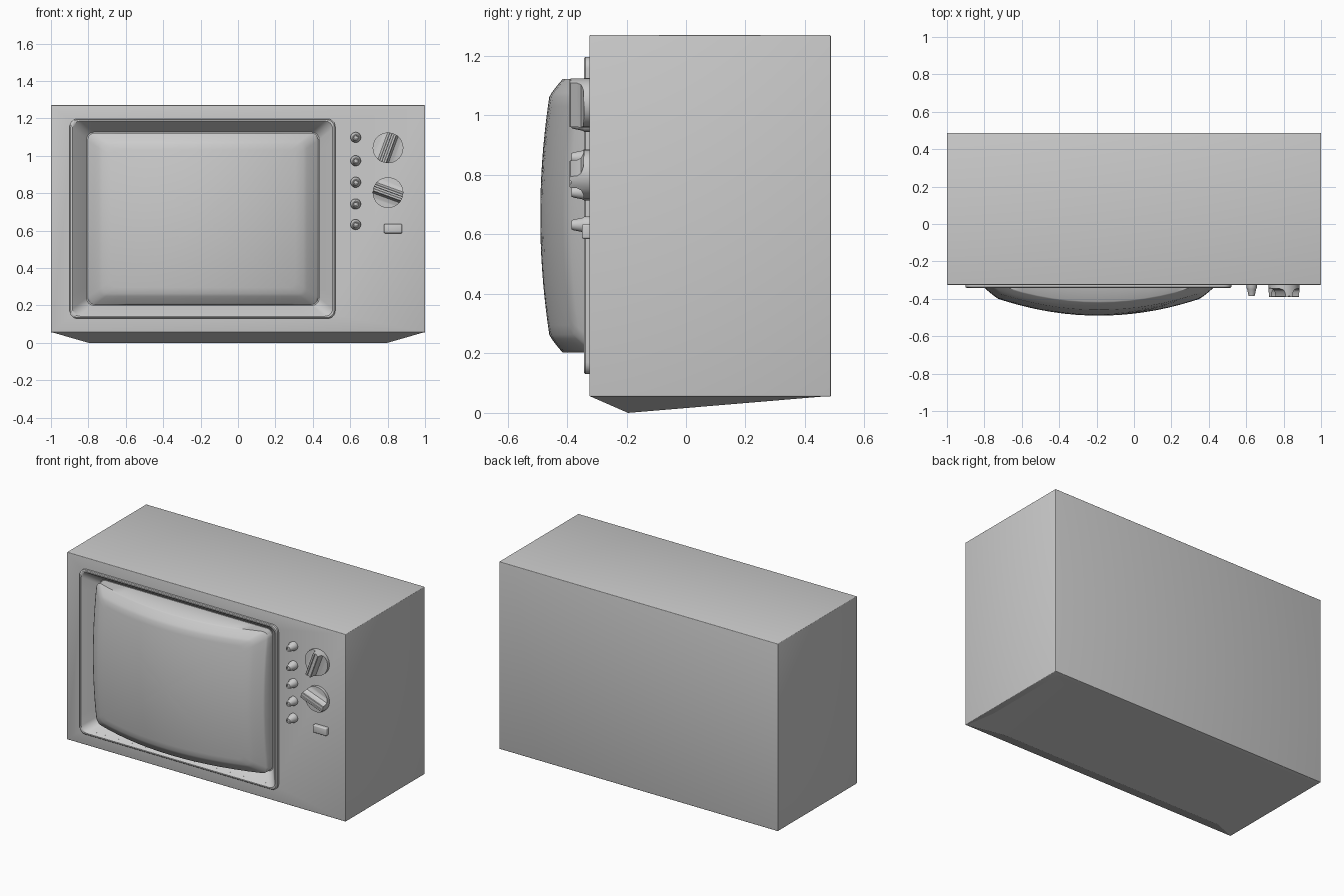
import bpy, bmesh
from math import sin, cos, pi, radians
from mathutils import Matrix, Vector

old = bpy.data.objects.get("Cube")
if old:
    bpy.data.objects.remove(old, do_unlink=True)

FRONT = -0.325
OUTER = (-0.90, 0.52, 0.13, 1.197)      # bezel: x0, x1, z0, z1
GLASS = (-0.805, 0.43, 0.203, 1.122)    # screen


def finish(name, bm, smooth=None):
    bmesh.ops.recalc_face_normals(bm, faces=bm.faces)
    me = bpy.data.meshes.new(name)
    bm.to_mesh(me)
    bm.free()
    ob = bpy.data.objects.new(name, me)
    bpy.context.collection.objects.link(ob)
    bpy.ops.object.select_all(action='DESELECT')
    ob.select_set(True)
    bpy.context.view_layer.objects.active = ob
    if smooth:
        bpy.ops.object.shade_smooth_by_angle(angle=radians(smooth))
    return ob


def box(name, x, y, z, bevel=0):
    bm = bmesh.new()
    bmesh.ops.create_cube(bm, size=1)
    for v in bm.verts:
        v.co = [a + (b - a) * (c + 0.5) for (a, b), c in zip((x, y, z), v.co)]
    if bevel:
        bmesh.ops.bevel(bm, geom=bm.edges[:], offset=bevel, segments=3,
                        affect='EDGES', profile=0.5)
    return finish(name, bm, 30 if bevel else None)


def boolean(ob, cutter, operation):
    mod = ob.modifiers.new("cut", 'BOOLEAN')
    mod.operation, mod.object, mod.solver = operation, cutter, 'EXACT'
    bpy.context.view_layer.objects.active = ob
    bpy.ops.object.modifier_apply(modifier=mod.name)
    bpy.data.objects.remove(cutter, do_unlink=True)


def rounded_rect(rect, r, per_corner=6, per_edge=14):
    """Points (x, z) around a rounded rectangle, with divided edges."""
    x0, x1, z0, z1 = rect
    centres = [(x1 - r, z1 - r), (x0 + r, z1 - r), (x0 + r, z0 + r), (x1 - r, z0 + r)]
    corners = []
    for k, (cx, cz) in enumerate(centres):
        angles = [(k + i / per_corner) * pi / 2 for i in range(per_corner + 1)]
        corners.append([Vector((cx + r * cos(a), cz + r * sin(a))) for a in angles])
    pts = []
    for k, c in enumerate(corners):
        nxt = corners[(k + 1) % 4][0]
        pts += c + [c[-1].lerp(nxt, i / per_edge) for i in range(1, per_edge)]
    return pts


def loft(bm, rings, close_end=False):
    loops = [[bm.verts.new(p) for p in ring] for ring in rings]
    n = len(loops[0])
    for a, b in zip(loops, loops[1:]):
        for i in range(n):
            j = (i + 1) % n
            bm.faces.new((a[i], a[j], b[j], b[i]))
    if close_end:
        bm.faces.new(loops[-1])


def lathe(name, x, z, profile, sides=24):
    """Turned part facing the front; profile is (radius, y)."""
    bm = bmesh.new()
    rings = [[(x + r * cos(2 * pi * i / sides), y, z + r * sin(2 * pi * i / sides))
              for i in range(sides)] for r, y in profile]
    loft(bm, rings, True)
    bm.faces.new(bm.verts[:sides]) if not bm.verts.ensure_lookup_table() else None
    return finish(name, bm, 40)


# Cabinet with an opening for the tube
cabinet = box("cabinet", (-1, 1), (FRONT, 0.487), (0.055, 1.27), 0.004)
opening = box("opening_cutter", (-0.875, 0.495), (-0.5, -0.23), (0.155, 1.172))
opening.hide_render = True
boolean(cabinet, opening, 'DIFFERENCE')

# Wedge-shaped underside
bm = bmesh.new()
loft(bm, [
    [(-0.998, FRONT, 0.057), (0.998, FRONT, 0.057), (0.998, 0.485, 0.057), (-0.998, 0.485, 0.057)],
    [(-0.8, -0.195, 0), (0.8, -0.195, 0), (0.86, 0.4, 0.05), (-0.86, 0.4, 0.05)],
], True)
finish("base_wedge", bm)

# Bezel: raised lip, then a slope running back to the screen outline
bm = bmesh.new()
rings = []
for t, y in [(0, -0.32), (0, -0.338), (0.06, -0.343), (0.16, -0.343),
             (0.22, -0.338), (0.95, -0.26), (1.1, -0.26)]:
    rect = [a + (b - a) * t for a, b in zip(OUTER, GLASS)]
    rings.append([(p.x, y, p.y) for p in rounded_rect(rect, 0.04)])
loft(bm, rings)
finish("bezel", bm, 35)

# Bulging picture tube
bm = bmesh.new()
cx, cz = (GLASS[0] + GLASS[1]) / 2, (GLASS[2] + GLASS[3]) / 2
outline = [Vector((p.x - cx, p.y - cz)) for p in rounded_rect(GLASS, 0.04)]


def glass_ring(s):
    rim = 0.035 * max(0, (s - 0.87) / 0.13) ** 1.2
    return [(cx + p.x * s, -0.49 + 0.31 * (p.x * s) ** 2 + 0.19 * (p.y * s) ** 2 + rim,
             cz + p.y * s) for p in outline]


steps = [1, 0.985, 0.96, 0.93, 0.9, 0.87] + [0.8 - 0.1 * i for i in range(8)] + [0.03]
wall = [(cx + p.x, -0.245, cz + p.y) for p in outline]
loft(bm, [wall] + [glass_ring(s) for s in steps], True)
finish("screen", bm, 50)

# Column of small push buttons
for i, z in enumerate((1.098, 0.973, 0.858, 0.742, 0.632)):
    lathe(f"push_button_{i + 1}", 0.629, z,
          [(0.028, -0.32), (0.028, -0.342), (0.024, -0.348), (0.018, -0.378),
           (0.015, -0.385), (0.011, -0.385), (0.009, -0.38)])


# Dials: a scooped grip trimmed to a round outline
def dial(name, x, z, tilt):
    half = [(0.09, -0.32), (0.09, -0.343), (0.05, -0.345), (0.03, -0.353),
            (0.022, -0.366), (0.02, -0.388), (0.017, -0.391), (0.007, -0.391), (0.005, -0.386)]
    section = half + [(-a, b) for a, b in reversed(half)]
    bm = bmesh.new()
    rings = [[(a, b, end) for a, b in section] for end in (-0.1, 0.1)]
    loft(bm, rings, True)
    bm.verts.ensure_lookup_table()
    bm.faces.new(bm.verts[:len(section)])
    bm.transform(Matrix.Translation((x, 0, z)) @ Matrix.Rotation(tilt, 4, 'Y'))
    grip = finish(name, bm)
    trim = lathe(name + "_trim", x, z, [(0.082, -0.321), (0.082, -0.45)], 40)
    trim.hide_render = True
    boolean(grip, trim, 'INTERSECT')
    bpy.ops.object.select_all(action='DESELECT')
    grip.select_set(True)
    bpy.ops.object.shade_smooth_by_angle(angle=radians(35))


dial("upper_dial", 0.802, 1.042, radians(20))
dial("lower_dial", 0.802, 0.803, radians(110))

# Rectangular power button
box("power_button", (0.78, 0.878), (-0.35, -0.31), (0.585, 0.635), 0.007)
